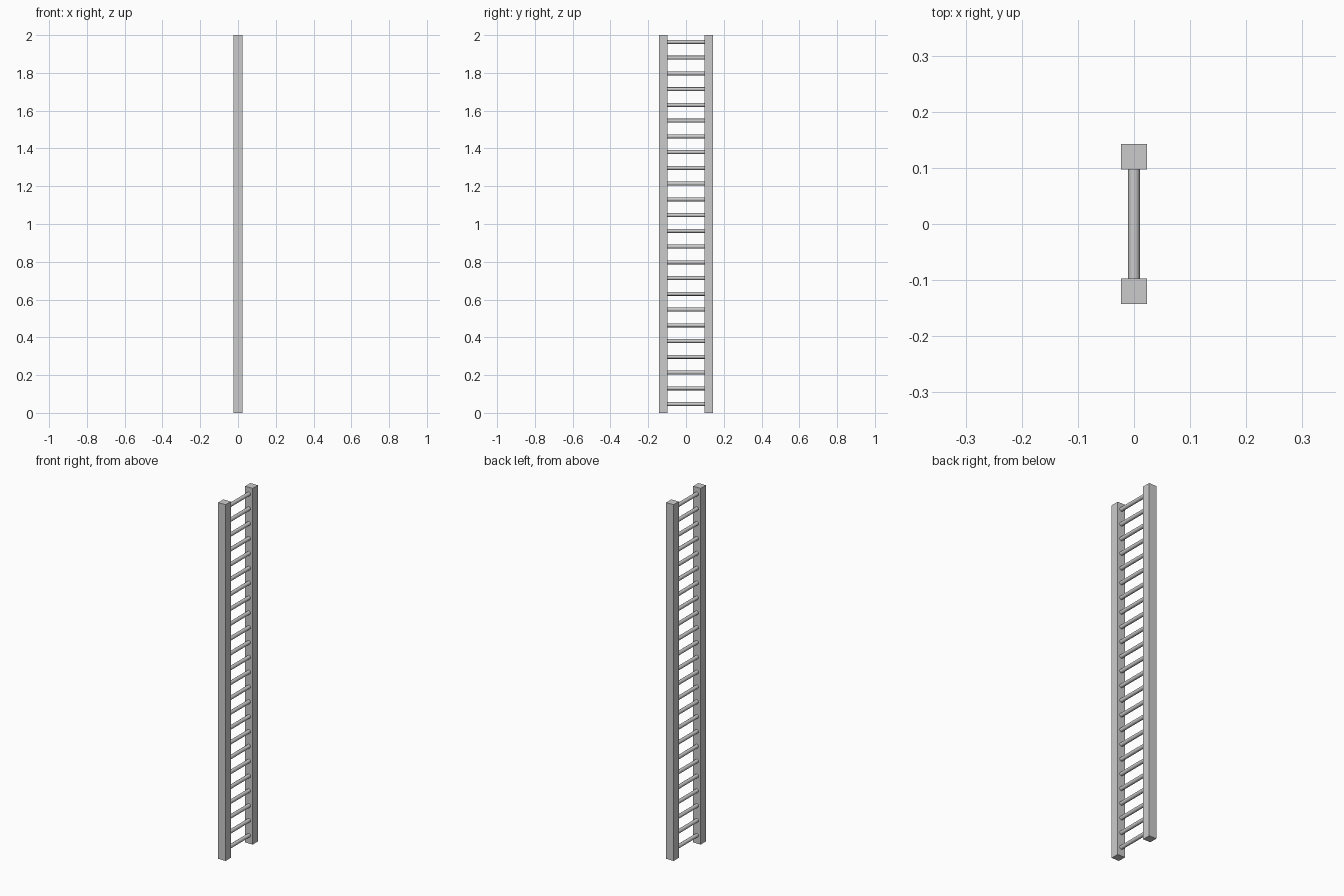
import bpy
import math

if "Cube" in bpy.data.objects:
    bpy.data.objects.remove(bpy.data.objects["Cube"])

HEIGHT = 2.0
RAIL = 0.046          # square rail thickness
RAIL_Y = 0.12         # rail centre offset
RUNG_R = 0.0105
RUNGS = 24
FIRST_Z, STEP = 0.047, 1 / 12


# Upright side rails
for name, side in (("front_rail", -1), ("back_rail", 1)):
    bpy.ops.mesh.primitive_cube_add(size=1, location=(0, side * RAIL_Y, HEIGHT / 2))
    rail = bpy.context.object
    rail.name = name
    rail.scale = (RAIL, RAIL, HEIGHT)
    bpy.ops.object.transform_apply(location=False, rotation=False, scale=True)

# Evenly spaced round rungs, ends set just inside the rails
for i in range(RUNGS):
    bpy.ops.mesh.primitive_cylinder_add(
        vertices=16, radius=RUNG_R, depth=2 * RAIL_Y - RAIL + 0.004,
        location=(0, 0, FIRST_Z + i * STEP), rotation=(math.pi / 2, 0, 0))
    rung = bpy.context.object
    rung.name = f"rung_{i + 1:02d}"
    bpy.ops.object.shade_smooth_by_angle(angle=math.radians(40))
